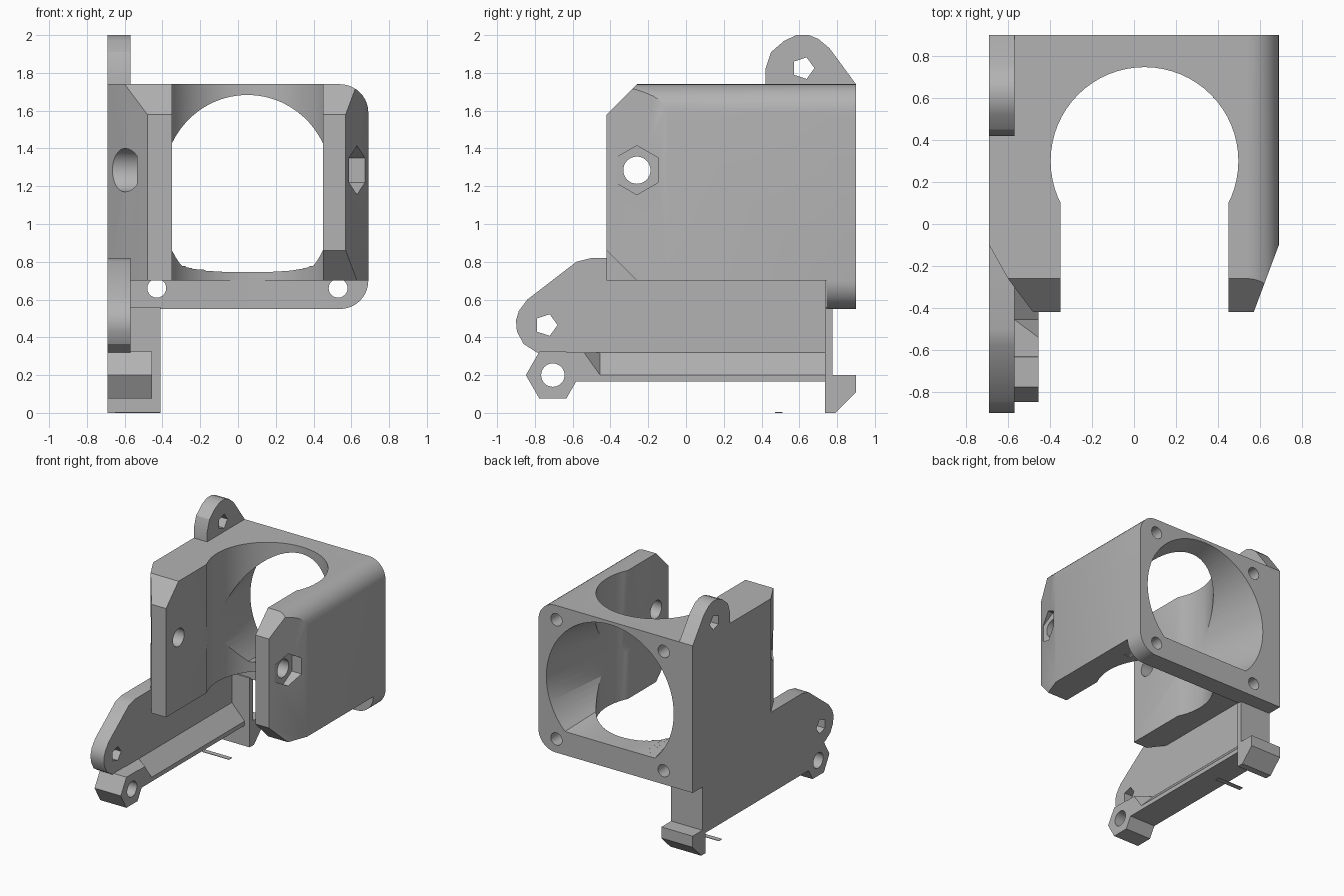
import bpy, bmesh, math
from mathutils import Vector

old = bpy.data.objects.get("Cube")
if old:
    bpy.data.objects.remove(old, do_unlink=True)

grey = bpy.data.materials.new("plain grey")
grey.use_nodes = True
grey.diffuse_color = (0.45, 0.45, 0.45, 1)
grey.node_tree.nodes["Principled BSDF"].inputs["Base Color"].default_value = (0.45, 0.45, 0.45, 1)


def finish(name, bm):
    bmesh.ops.recalc_face_normals(bm, faces=bm.faces)
    mesh = bpy.data.meshes.new(name)
    bm.to_mesh(mesh)
    bm.free()
    mesh.materials.append(grey)
    ob = bpy.data.objects.new(name, mesh)
    bpy.context.collection.objects.link(ob)
    return ob


def place(axis, p, d):
    """Put a 2D point on the plane at depth d along an axis."""
    a, b = p
    return {"x": (d, a, b), "y": (a, d, b), "z": (a, b, d)}[axis]


def loft(name, axis, start, end, d0, d1):
    bm = bmesh.new()
    r0 = [bm.verts.new(place(axis, p, d0)) for p in start]
    r1 = [bm.verts.new(place(axis, p, d1)) for p in end]
    bm.faces.new(r0)
    bm.faces.new(r1)
    n = len(r0)
    for i in range(n):
        bm.faces.new((r0[i], r0[(i + 1) % n], r1[(i + 1) % n], r1[i]))
    return finish(name, bm)


def prism(name, axis, pts, d0, d1):
    return loft(name, axis, pts, pts, d0, d1)


def ring(c, r, n=32, turn=0.0):
    return [(c[0] + r * math.cos(turn + math.tau * i / n),
             c[1] + r * math.sin(turn + math.tau * i / n)) for i in range(n)]


def rect(a0, b0, a1, b1):
    return [(a0, b0), (a1, b0), (a1, b1), (a0, b1)]


def arc(c, r, deg0, deg1, n=10):
    return [(c[0] + r * math.cos(math.radians(deg0 + (deg1 - deg0) * i / n)),
             c[1] + r * math.sin(math.radians(deg0 + (deg1 - deg0) * i / n))) for i in range(n + 1)]


def combine(ob, other, operation="DIFFERENCE"):
    other.hide_render = True
    mod = ob.modifiers.new("combine", "BOOLEAN")
    mod.operation, mod.solver, mod.object = operation, "EXACT", other
    bpy.ops.object.select_all(action="DESELECT")
    bpy.context.view_layer.objects.active = ob
    ob.select_set(True)
    bpy.ops.object.modifier_apply(modifier=mod.name)
    bpy.data.objects.remove(other, do_unlink=True)


def smooth(ob):
    bpy.ops.object.select_all(action="DESELECT")
    bpy.context.view_layer.objects.active = ob
    ob.select_set(True)
    bpy.ops.object.shade_smooth_by_angle(angle=math.radians(28))


SIDE, BACK, FRONT, TOP, BOTTOM = 0.69, 0.9, -0.42, 1.74, 0.70
INNER = -0.57
FAN = (0.05, 1.144)

# Housing block with a rounded upper edge, plus the fan flange at the back
upper = arc((0.54, 1.59), 0.15, 0, 90)
housing = prism("housing", "y", [(-SIDE, BOTTOM), (SIDE, BOTTOM)] + upper + [(-SIDE, TOP)], FRONT, BACK)
flange = prism("flange", "y", [(-SIDE, 0.55)] + arc((0.54, 0.70), 0.15, -90, 0) + upper + [(-SIDE, TOP)], 0.745, BACK)
combine(housing, flange, "UNION")

# Tapered air duct with a flat floor
def duct_ring(r):
    return [(x, max(z, 0.74)) for x, z in ring(FAN, r, 72)]

combine(housing, loft("duct", "y", duct_ring(0.376), duct_ring(0.572), -0.07, 0.91))

# Vertical bore and the slot that opens it to the front
combine(housing, prism("bore", "z", ring((0.05, 0.3), 0.447, 64), 0.3, 2))
combine(housing, prism("slot", "z", rect(-0.35, -1, 0.45, 0.3), 0.3, 2))

# Bevels at the front of the two cheeks
combine(housing, prism("left_bevel", "z", [(0.69, -0.1), (0.57, -0.42), (0.532, -0.52), (0.9, -0.52), (0.9, -0.1)], 0.3, 2))
combine(housing, prism("right_bevel", "z", [(-0.69, -0.1), (-0.9, -0.1), (-0.9, -0.52), (-0.405, -0.52),
                                           (-0.48, -0.42), (-0.60, -0.26)], 0.3, 2))
combine(housing, prism("top_bevel", "x", [(-0.16, 1.84), (-0.52, 1.48), (-0.52, 1.84)], -1, 1))
combine(housing, prism("bottom_bevel", "x", [(-0.16, 0.60), (-0.52, 0.96), (-0.52, 0.60)], 0.2, 1))

# Cross bolt hole, nut pocket and bolt head pocket
BOLT = (-0.26, 1.285)
combine(housing, prism("bolt_hole", "x", ring(BOLT, 0.072), -1, 1))
combine(housing, prism("nut_pocket", "x", ring(BOLT, 0.13, 6, math.pi / 2), 0.585, 1))
combine(housing, prism("head_pocket", "x", ring(BOLT, 0.115), -1, -0.535))

# Four fan screw holes
for x in (-0.43, 0.53):
    for z in (0.66, 1.625):
        combine(housing, prism("screw_hole", "y", ring((x, z), 0.05, 24), 0.55, 1))
smooth(housing)

# Hinge lug on top
lug = prism("top_lug", "x", [(0.42, 1.70), (0.42, 1.82), (0.45, 1.91), (0.52, 1.97), (0.585, 2.0), (0.65, 2.0),
                            (0.70, 1.98), (0.76, 1.93), (0.9, 1.74), (0.9, 1.70)], -SIDE, INNER)
combine(lug, prism("lug_hole", "x", ring((0.62, 1.825), 0.06, 5), -1, 0))
smooth(lug)

# Side arm reaching forward and down
arm = prism("side_arm", "x", [(-0.1, 0.82), (-0.5, 0.82), (-0.58, 0.80), (-0.84, 0.60), (-0.885, 0.54), (-0.9, 0.49),
                             (-0.895, 0.43), (-0.86, 0.365), (-0.79, 0.32), (-0.5, 0.32), (-0.5, 0.165),
                             (0.74, 0.165), (0.74, 0.72), (-0.1, 0.72)], -SIDE, INNER)
combine(arm, prism("arm_hole", "x", ring((-0.74, 0.465), 0.06, 5), -1, 0))
smooth(arm)

# Sloped rail along the foot of the arm
rail = prism("foot_rail", "y", [(-SIDE, 0.165), (-0.455, 0.165), (-0.455, 0.20), (INNER, 0.32), (-SIDE, 0.32)], -0.55, 0.74)

# Hexagonal pivot boss, drilled, with a slanted web joining the rail
PIVOT = (-0.705, 0.2)
boss = prism("pivot_boss", "x", ring(PIVOT, 0.143, 6), -SIDE, -0.455)
combine(boss, prism("pivot_hole", "x", ring(PIVOT, 0.062), -1, 0))
smooth(boss)
bm = bmesh.new()
for x, y, z in ((-0.455, -0.54, 0.32), (INNER, -0.455, 0.32), (-0.455, -0.455, 0.20)):
    bm.verts.new((x, y, z))
for x in (-SIDE, -0.455):
    for y, z in ((-0.635, 0.32), (-0.595, 0.25), (-0.595, 0.165), (-0.455, 0.165)):
        bm.verts.new((x, y, z))
bm.verts.new((-SIDE, -0.455, 0.32))
bmesh.ops.convex_hull(bm, input=bm.verts)
finish("boss_web", bm)

# Rear post ending in a clip hook
prism("rear_hook", "x", [(0.735, 0), (0.79, 0), (0.9, 0.11), (0.9, 0.2), (0.775, 0.2), (0.775, 0.56), (0.735, 0.56)],
      -SIDE, -0.41)

# Small loose strip at ground level
prism("ground_strip", "z", rect(-0.65, 0.47, -0.41, 0.51), 0, 0.004)
